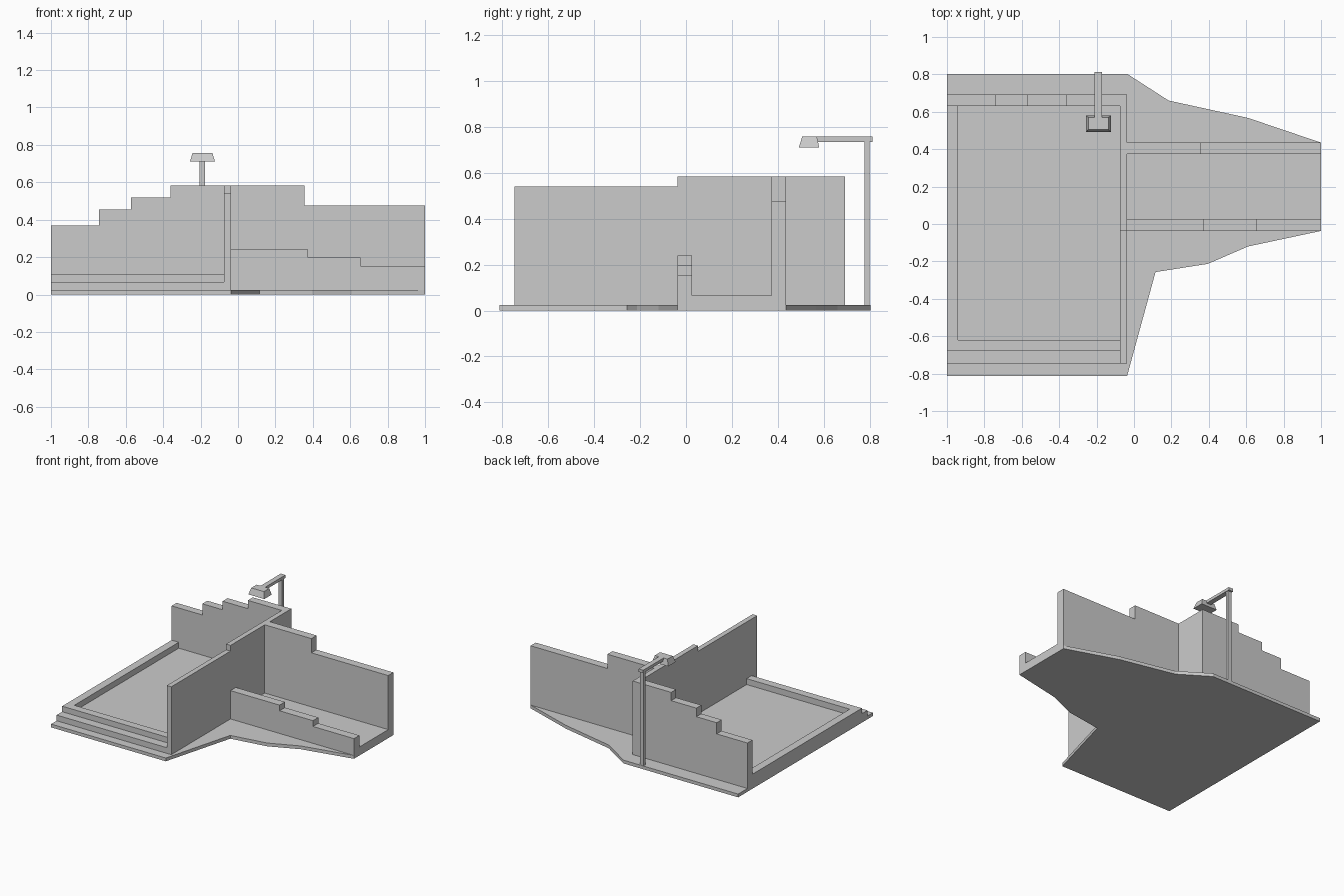
import bpy, bmesh

if "Cube" in bpy.data.objects:
    bpy.data.objects.remove(bpy.data.objects["Cube"])

AXES = {  # maps (profile u, profile v, depth) to world
    'x': lambda u, v, d: (d, u, v),
    'y': lambda u, v, d: (u, d, v),
    'z': lambda u, v, d: (u, v, d),
}

def prism(name, pts, axis, d0, d1, top_pts=None):
    """Extrude a closed profile along an axis, optionally to a second outline."""
    bm = bmesh.new()
    f = AXES[axis]
    a = [bm.verts.new(f(u, v, d0)) for u, v in pts]
    b = [bm.verts.new(f(u, v, d1)) for u, v in (top_pts or pts)]
    bm.faces.new(a)
    bm.faces.new(b)
    n = len(a)
    for i in range(n):
        j = (i + 1) % n
        bm.faces.new((a[i], a[j], b[j], b[i]))
    bmesh.ops.recalc_face_normals(bm, faces=bm.faces)
    me = bpy.data.meshes.new(name)
    bm.to_mesh(me)
    bm.free()
    ob = bpy.data.objects.new(name, me)
    bpy.context.collection.objects.link(ob)
    return ob

def rect(x0, x1, y0, y1):
    return [(x0, y0), (x1, y0), (x1, y1), (x0, y1)]

def box(name, x0, x1, y0, y1, z0, z1):
    return prism(name, rect(x0, x1, y0, y1), 'z', z0, z1)

def stepped(edges, heights, bottom):
    """Profile of a wall whose top goes in steps."""
    pts = [(edges[-1], bottom), (edges[0], bottom)]
    for i, h in enumerate(heights):
        pts += [(edges[i], h), (edges[i + 1], h)]
    return pts

B = 0.025   # top of base
F = 0.065   # room floors

# Irregular ground slab
prism('ground_slab', [(-1, 0.803), (-0.037, 0.803), (0.185, 0.66), (0.61, 0.567),
                      (1, 0.435), (1, -0.037), (0.61, -0.12), (0.395, -0.213),
                      (0.115, -0.257), (-0.037, -0.813), (-1, -0.813)], 'z', 0, B)

# Broken-top walls
prism('back_wall', stepped([-1, -0.742, -0.572, -0.36, -0.037],
                           [0.37, 0.455, 0.52, 0.583], B), 'y', 0.632, 0.692)
prism('middle_wall', stepped([-0.747, -0.037, 0.632], [0.54, 0.583], B),
      'x', -0.075, -0.037)
prism('side_room_back_wall', stepped([-0.037, 0.355, 1], [0.583, 0.475], B),
      'y', 0.373, 0.435)
prism('side_room_front_wall', stepped([-0.037, 0.375, 0.655, 1], [0.24, 0.197, 0.153], B),
      'y', -0.037, 0.027)

# Floors, front steps and curb
box('side_room_floor', -0.037, 1, 0.027, 0.373, B, F)
box('main_floor', -0.94, -0.075, -0.62, 0.632, B, F)
prism('front_steps', stepped([-0.747, -0.68, -0.62], [0.068, 0.11], B), 'x', -1, -0.075)
box('left_curb', -1, -0.94, -0.62, 0.632, B, 0.11)

# Street lamp
box('lamp_post', -0.205, -0.176, 0.778, 0.8, B, 0.735)
box('lamp_arm', -0.21, -0.171, 0.57, 0.813, 0.735, 0.757)
prism('lamp_head', rect(-0.257, -0.123, 0.491, 0.58), 'z', 0.71, 0.757,
      rect(-0.243, -0.137, 0.506, 0.57))
